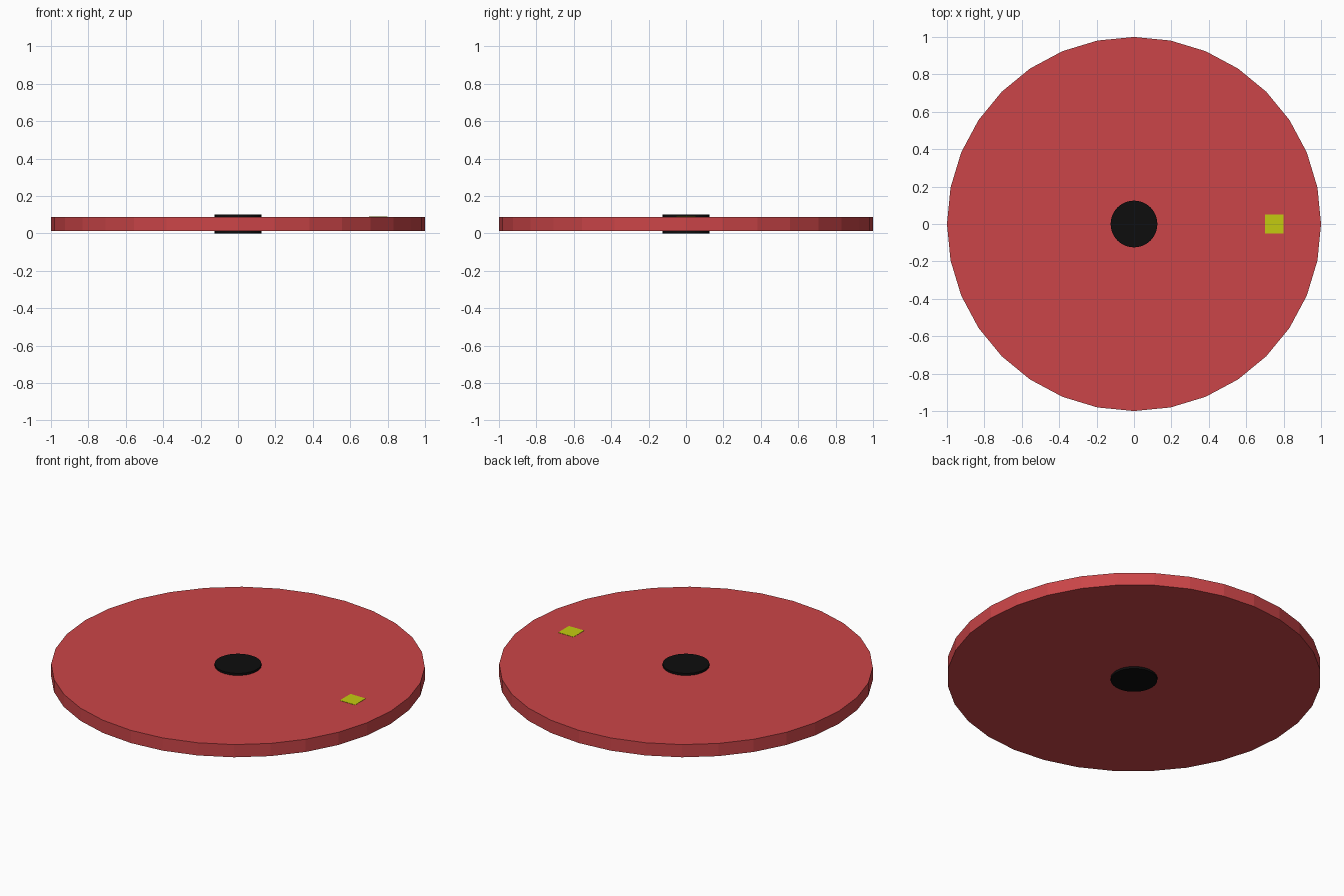
import bpy

if "Cube" in bpy.data.objects:
    bpy.data.objects.remove(bpy.data.objects["Cube"])


def material(name, color):
    mat = bpy.data.materials.new(name)
    mat.diffuse_color = (*color, 1.0)
    mat.use_nodes = True
    mat.node_tree.nodes["Principled BSDF"].inputs["Base Color"].default_value = mat.diffuse_color
    return mat


def cylinder(name, radius, z0, z1, mat):
    bpy.ops.mesh.primitive_cylinder_add(vertices=32, radius=radius, depth=z1 - z0,
                                        location=(0, 0, (z0 + z1) / 2))
    ob = bpy.context.object
    ob.name = name
    ob.data.materials.append(mat)
    return ob


red = material("red", (0.6, 0.06, 0.065))
black = material("black", (0.004, 0.004, 0.004))
yellow = material("yellow", (0.55, 0.6, 0.005))

# flat disc and the axle hub that pokes through both sides
cylinder("disc", 1.0, 0.0125, 0.0875, red)
cylinder("hub", 0.125, 0.0, 0.1, black)

# small square marker set into the top face
bpy.ops.mesh.primitive_cube_add(size=1, location=(0.75, 0, 0.084))
marker = bpy.context.object
marker.name = "marker"
marker.scale = (0.1, 0.1, 0.01)
bpy.ops.object.transform_apply(location=False, rotation=False, scale=True)
marker.data.materials.append(yellow)
